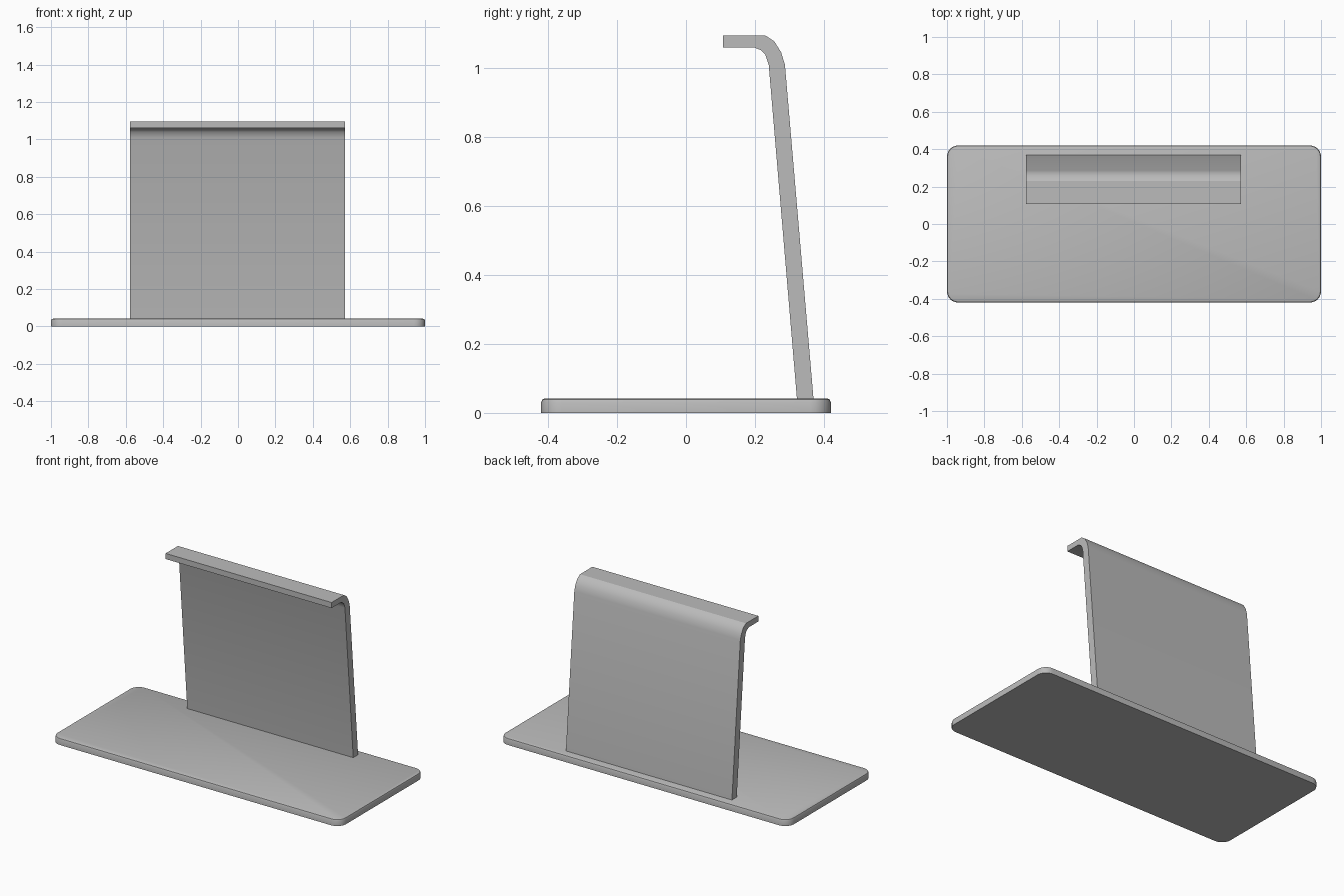
import bpy
import bmesh
import math
from mathutils import Vector

cube = bpy.data.objects.get("Cube")
if cube:
    bpy.data.objects.remove(cube, do_unlink=True)

grey = bpy.data.materials.new("satin_grey")
grey.use_nodes = True
colour = (0.5, 0.5, 0.5, 1)
grey.diffuse_color = colour
grey.node_tree.nodes["Principled BSDF"].inputs["Base Color"].default_value = colour


def finish(name, bm):
    """Turn a bmesh into a shaded object with the grey finish."""
    bmesh.ops.recalc_face_normals(bm, faces=bm.faces)
    mesh = bpy.data.meshes.new(name)
    bm.to_mesh(mesh)
    bm.free()
    mesh.materials.append(grey)
    obj = bpy.data.objects.new(name, mesh)
    bpy.context.collection.objects.link(obj)
    bpy.ops.object.select_all(action="DESELECT")
    obj.select_set(True)
    bpy.context.view_layer.objects.active = obj
    bpy.ops.object.shade_smooth_by_angle(angle=math.radians(32))
    return obj


def extrude(points, offset):
    """Extrude a closed outline along an offset."""
    bm = bmesh.new()
    face = bm.faces.new([bm.verts.new(p) for p in points])
    new = bmesh.ops.extrude_face_region(bm, geom=[face])["geom"]
    verts = [g for g in new if isinstance(g, bmesh.types.BMVert)]
    bmesh.ops.translate(bm, verts=verts, vec=Vector(offset))
    return bm


# Base plate: rounded rectangle with a softened top rim
half_x, half_y, radius, thick = 1.0, 0.42, 0.06, 0.042
outline = []
for quadrant, (sx, sy) in enumerate([(1, 1), (-1, 1), (-1, -1), (1, -1)]):
    for step in range(7):
        a = math.radians(90 * quadrant + 15 * step)
        outline.append((sx * (half_x - radius) + radius * math.cos(a),
                        sy * (half_y - radius) + radius * math.sin(a), 0))
bm = extrude(outline, (0, 0, thick))
rim = [e for e in bm.edges if all(v.co.z > thick - 0.001 for v in e.verts)]
bmesh.ops.bevel(bm, geom=rim, offset=0.011, segments=2, profile=0.5, affect="EDGES")
finish("base_plate", bm)

# Leaning back panel, bent forward into a lip at the top
profile = [(0.108, 1.06), (0.198, 1.06), (0.216, 1.053), (0.23, 1.04), (0.24, 1.01),
           (0.322, 0.04), (0.37, 0.04),
           (0.287, 1.01), (0.276, 1.046), (0.256, 1.078), (0.23, 1.095), (0.108, 1.095)]
left, right = 0.573, -0.577
bm = extrude([(right, y, z) for y, z in profile], (left - right, 0, 0))
finish("back_panel", bm)
